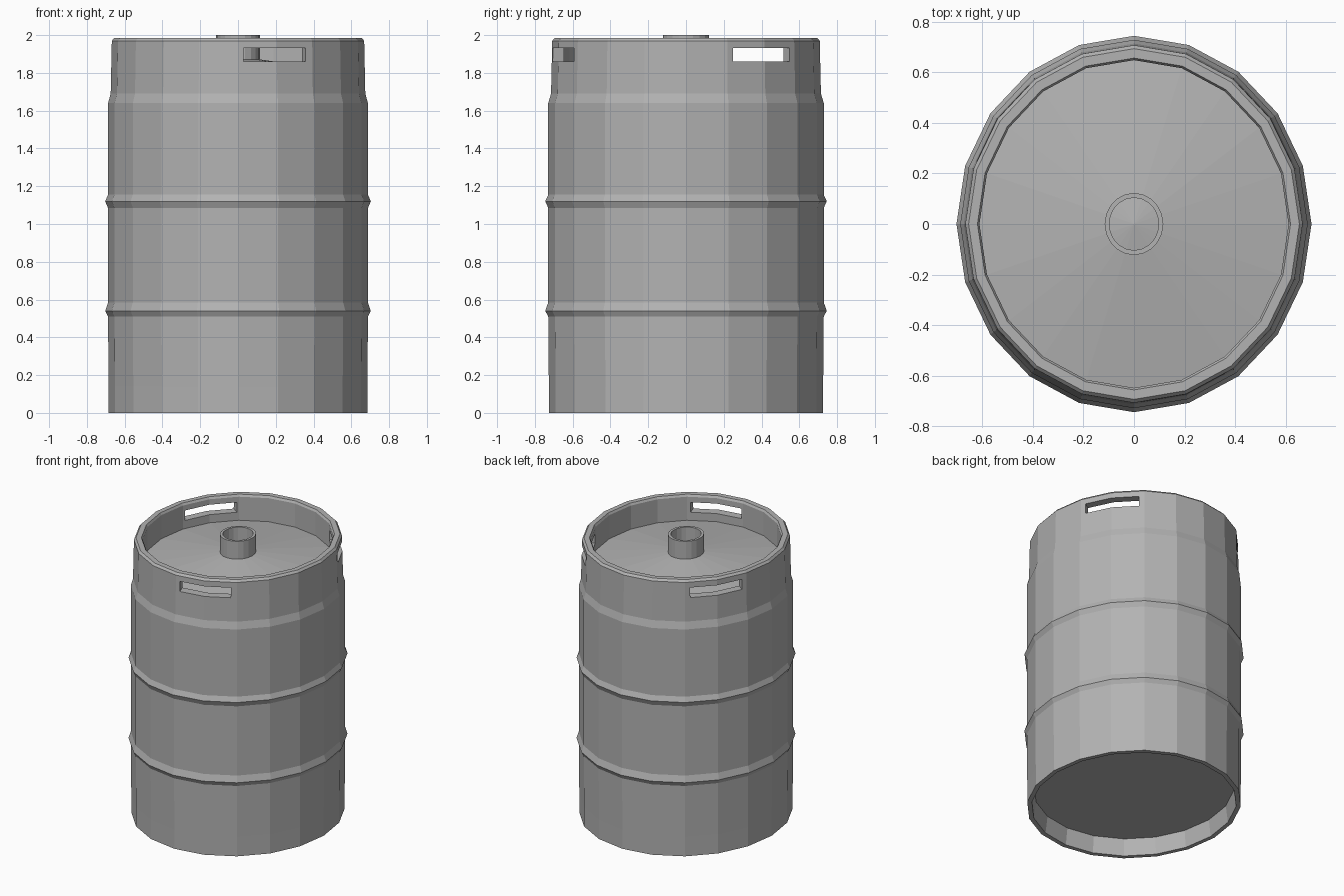
import bpy, bmesh, math
from mathutils import Matrix, Vector

SIDES = 20
Y_SCALE = 1.06      # the barrel is slightly oval
PINCH_Z = 0.14      # height of the squeezed foot

cube = bpy.data.objects.get("Cube")
if cube:
    bpy.data.objects.remove(cube, do_unlink=True)

steel = bpy.data.materials.new("brushed grey steel")
steel.use_nodes = True
grey = (0.45, 0.45, 0.45, 1)
steel.diffuse_color = grey
bsdf = steel.node_tree.nodes["Principled BSDF"]
bsdf.inputs["Base Color"].default_value = grey
bsdf.inputs["Roughness"].default_value = 0.6


def make_object(name, bm):
    bmesh.ops.recalc_face_normals(bm, faces=bm.faces)
    mesh = bpy.data.meshes.new(name)
    bm.to_mesh(mesh)
    bm.free()
    mesh.materials.append(steel)
    obj = bpy.data.objects.new(name, mesh)
    bpy.context.collection.objects.link(obj)
    return obj


def lathe(name, profile, closed=False):
    """Revolve (radius, z) points into an oval solid; radius 0 makes a pole."""
    bm = bmesh.new()
    rings = []
    for r, z in profile:
        if r == 0:
            rings.append([bm.verts.new((0, 0, z))] * SIDES)
            continue
        ring = []
        for i in range(SIDES):
            a = math.tau * i / SIDES
            ring.append(bm.verts.new((r * math.cos(a), r * Y_SCALE * math.sin(a), z)))
        rings.append(ring)
    pairs = list(zip(rings, rings[1:]))
    if closed:
        pairs.append((rings[-1], rings[0]))
    for low, high in pairs:
        for i in range(SIDES):
            j = (i + 1) % SIDES
            corners = dict.fromkeys((low[i], low[j], high[j], high[i]))
            bm.faces.new(list(corners))
    # squeeze the foot everywhere but at the two side seams
    for v in bm.verts:
        if v.co.z == PINCH_Z and abs(v.co.y) > 0.01:
            v.co.x *= 0.965
            v.co.y *= 0.965
    return make_object(name, bm)


# Barrel: recessed base, foot, two rolling hoops, shoulder, rim, sunken lid
barrel = lathe("barrel", [
    (0, 0.12), (0.64, 0.12), (0.655, 0), (0.685, 0), (0.685, PINCH_Z),
    (0.688, 0.51), (0.703, 0.54), (0.688, 0.585),
    (0.688, 1.085), (0.703, 1.12), (0.688, 1.155),
    (0.688, 1.64), (0.674, 1.69), (0.668, 1.97), (0.655, 1.985),
    (0.62, 1.985), (0.612, 1.97), (0.612, 1.80), (0, 1.888)])

# Spout: open collar in the middle of the lid
lathe("spout", [(0.116, 1.85), (0.116, 2.0), (0.098, 2.0), (0.098, 1.85)], closed=True)

# Hand slots: one off-centre at the front, one at each side towards the back
slots = [((0.03, -0.71), (0.36, -0.60)),
         ((0.625, 0.25), (0.42, 0.55)),
         ((-0.625, 0.25), (-0.42, 0.55))]
for start, end in slots:
    a, b = Vector(start), Vector(end)
    mid, along = (a + b) / 2, b - a
    bm = bmesh.new()
    bmesh.ops.create_cube(bm, size=1, matrix=(
        Matrix.Translation((mid.x, mid.y, 1.895))
        @ Matrix.Rotation(math.atan2(along.y, along.x), 4, "Z")
        @ Matrix.Diagonal((along.length, 0.3, 0.072, 1))))
    cutter = make_object("slot_cutter", bm)
    cutter.hide_render = True
    mod = barrel.modifiers.new("hand_slot", "BOOLEAN")
    mod.operation = "DIFFERENCE"
    mod.solver = "EXACT"
    mod.object = cutter
    bpy.context.view_layer.objects.active = barrel
    bpy.ops.object.modifier_apply(modifier=mod.name)
    bpy.data.objects.remove(cutter, do_unlink=True)
